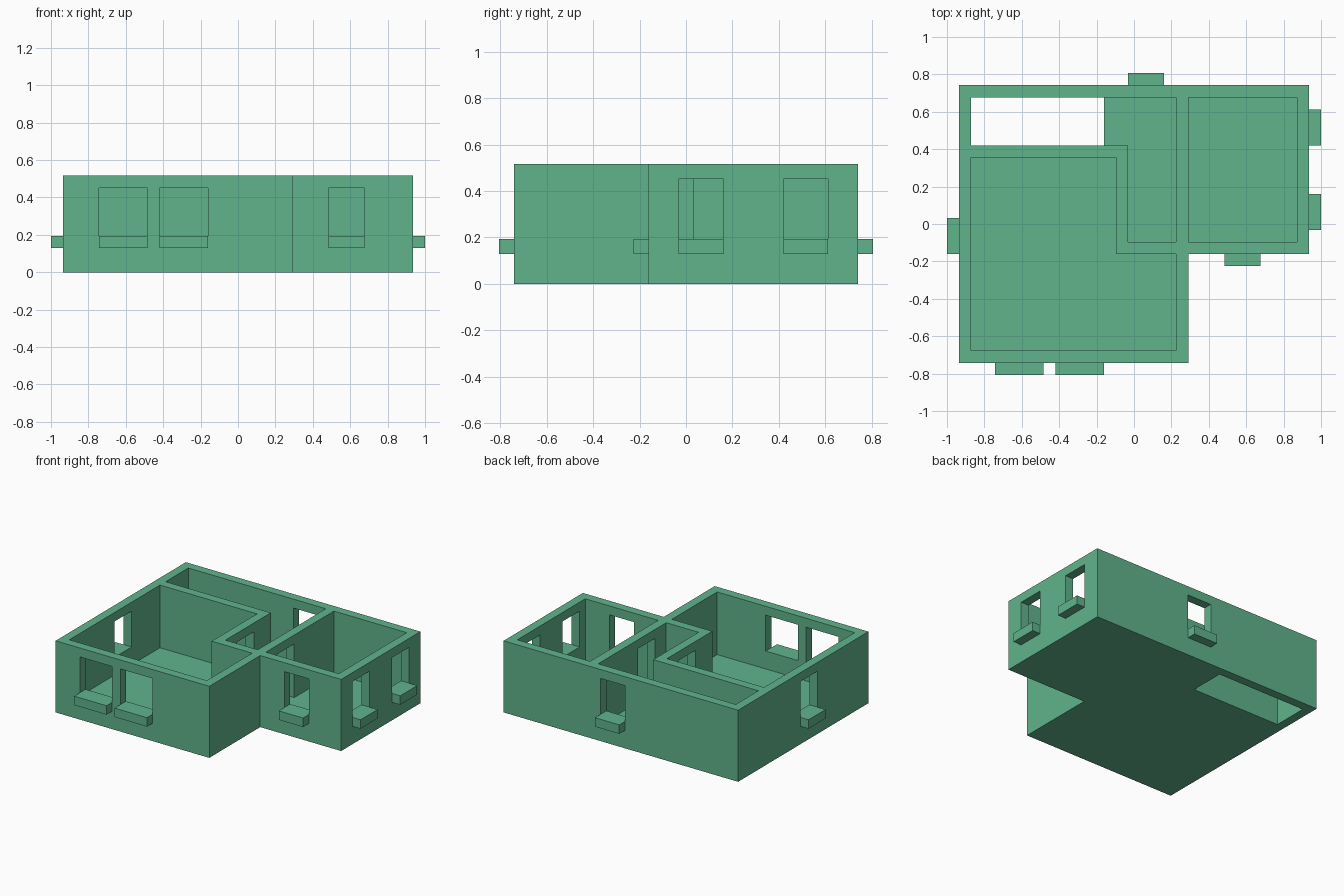
import bpy, bmesh

if "Cube" in bpy.data.objects:
    bpy.data.objects.remove(bpy.data.objects["Cube"])

U = 2 / 31  # the whole plan sits on a grid of 31 units

green = bpy.data.materials.new("sea_green")
green.diffuse_color = (0.115, 0.455, 0.262, 1)
green.use_nodes = True
green.node_tree.nodes["Principled BSDF"].inputs["Base Color"].default_value = green.diffuse_color


def prism(name, outline, z0, z1):
    """Extrude a plan outline (grid units) from z0 to z1."""
    bm = bmesh.new()
    face = bm.faces.new([bm.verts.new(((x - 14.5) * U, (y - 11.5) * U, z0 * U))
                         for x, y in outline])
    ext = bmesh.ops.extrude_face_region(bm, geom=[face])
    top = [g for g in ext["geom"] if isinstance(g, bmesh.types.BMVert)]
    bmesh.ops.translate(bm, verts=top, vec=(0, 0, (z1 - z0) * U))
    bmesh.ops.recalc_face_normals(bm, faces=bm.faces)
    mesh = bpy.data.meshes.new(name)
    bm.to_mesh(mesh)
    bm.free()
    mesh.materials.append(green)
    obj = bpy.data.objects.new(name, mesh)
    bpy.context.collection.objects.link(obj)
    return obj


def box(name, x0, x1, y0, y1, z0, z1):
    return prism(name, [(x0, y0), (x1, y0), (x1, y1), (x0, y1)], z0, z1)


# House body: L-shaped block
house = prism("house_walls", [(0, 0), (19, 0), (19, 9), (29, 9), (29, 23), (0, 23)], 0, 8)

# Rooms hollowed from above, leaving a one-unit floor
cutters = [
    prism("main_room_cutter", [(1, 1), (18, 1), (18, 9), (13, 9), (13, 17), (1, 17)], 1, 9),
    prism("hall_cutter", [(1, 18), (14, 18), (14, 10), (18, 10), (18, 22), (1, 22)], 1, 9),
    box("side_room_cutter", 19, 28, 10, 22, 1, 9),
    box("stairwell_cutter", 1, 12, 18, 22, -1, 2),
    box("main_room_door_cutter", 12.5, 14.5, 12, 15, 1, 7),
    box("side_room_door_cutter", 17.5, 19.5, 12, 15, 1, 7),
]

# Windows: wall side, start and end along the wall, outer wall line
windows = [
    ("front", 3, 7, 0), ("front", 8, 12, 0), ("front", 22, 25, 9),
    ("back", 14, 17, 23), ("left", 9, 12, 0),
    ("right", 11, 14, 29), ("right", 18, 21, 29),
]
for n, (side, a, b, line) in enumerate(windows, 1):
    out = 1 if side in ("back", "right") else -1
    cut = sorted((line + 0.5 * out, line - 1.5 * out))
    ledge = sorted((line, line + out))
    for name, span, z in ((f"window_cutter_{n}", cut, (3, 7)),
                          (f"{side}_window_sill_{n}", ledge, (2, 3))):
        args = (a, b, *span) if side in ("front", "back") else (*span, a, b)
        obj = box(name, *args, *z)
        if "cutter" in name:
            cutters.append(obj)

# Cut the rooms, doors and windows
for c in cutters:
    c.hide_render = True
    mod = house.modifiers.new(c.name, "BOOLEAN")
    mod.operation = "DIFFERENCE"
    mod.solver = "EXACT"
    mod.object = c
dg = bpy.context.evaluated_depsgraph_get()
result = bpy.data.meshes.new_from_object(house.evaluated_get(dg))
house.modifiers.clear()
house.data = result
for c in cutters:
    bpy.data.objects.remove(c)
